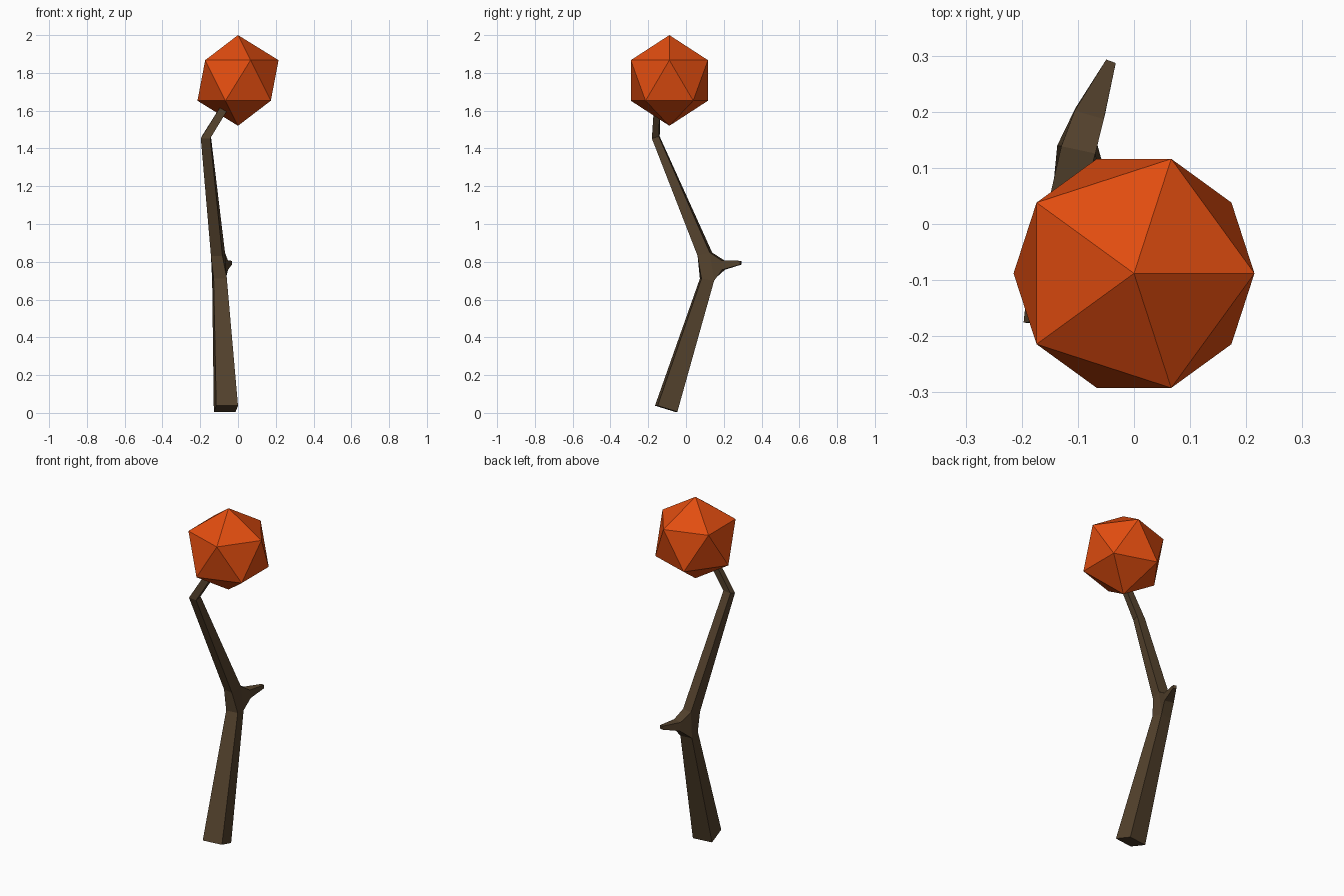
import bpy, bmesh
from math import radians
from mathutils import Euler, Vector

cube = bpy.data.objects.get("Cube")
if cube:
    bpy.data.objects.remove(cube, do_unlink=True)


def make_material(name, colour):
    material = bpy.data.materials.new(name)
    material.use_nodes = True
    material.diffuse_color = colour
    material.node_tree.nodes["Principled BSDF"].inputs["Base Color"].default_value = colour
    return material


def finish(bm, name, material):
    bmesh.ops.recalc_face_normals(bm, faces=bm.faces)
    mesh = bpy.data.meshes.new(name)
    bm.to_mesh(mesh)
    bm.free()
    mesh.materials.append(material)
    obj = bpy.data.objects.new(name, mesh)
    bpy.context.collection.objects.link(obj)
    return obj


def ring(bm, centre, half_width, half_depth, tilt=0, roll=0, turn=0):
    """Four corners of a turned rectangle: front left, front right, back right, back left."""
    rotation = Euler((radians(tilt), radians(roll), radians(turn))).to_matrix()
    corners = [(-1, -1), (1, -1), (1, 1), (-1, 1)]
    return [bm.verts.new(Vector(centre) + rotation @ Vector((x * half_width, y * half_depth, 0)))
            for x, y in corners]


def bridge(bm, first, second, skip=None):
    """Join two rings with quads, leaving out one side for a branch."""
    for side in range(4):
        if side != skip:
            after = (side + 1) % 4
            bm.faces.new((first[side], first[after], second[after], second[side]))


bark = make_material("dark bark", (0.088, 0.054, 0.026, 1))
orange = make_material("burnt orange", (0.76, 0.074, 0.005, 1))

# Crooked stem, tapering from the foot to the orb
bm = bmesh.new()
foot = ring(bm, (-0.064, -0.105, 0.022), 0.058, 0.055, tilt=-17, turn=7)
fork_low = ring(bm, (-0.098, 0.111, 0.705), 0.035, 0.034, tilt=-10, turn=7)
fork_high = ring(bm, (-0.106, 0.1, 0.84), 0.031, 0.034, tilt=15, turn=-12)
elbow = ring(bm, (-0.17, -0.16, 1.458), 0.025, 0.019, tilt=15, turn=-6)
tip = ring(bm, (-0.02, -0.15, 1.7), 0.02, 0.015, roll=33)
bridge(bm, foot, fork_low)
bridge(bm, fork_low, fork_high, skip=2)
bridge(bm, fork_high, elbow)
bridge(bm, elbow, tip)

# Short twig growing out of the open back side of the fork
socket = [fork_low[3], fork_low[2], fork_high[2], fork_high[3]]
twig_mid = ring(bm, (-0.079, 0.197, 0.783), 0.027, 0.025, tilt=96, turn=-16)
twig_end = ring(bm, (-0.041, 0.29, 0.795), 0.009, 0.01, tilt=90, turn=-20)
bridge(bm, socket, twig_mid)
bridge(bm, twig_mid, twig_end)
for cap in (foot, tip, twig_end):
    bm.faces.new(cap)
finish(bm, "crooked_stem", bark)

# Faceted orb
bm = bmesh.new()
bmesh.ops.create_icosphere(bm, subdivisions=1, radius=0.24)
bmesh.ops.translate(bm, verts=bm.verts, vec=(0, -0.088, 1.76))
finish(bm, "faceted_orb", orange)
